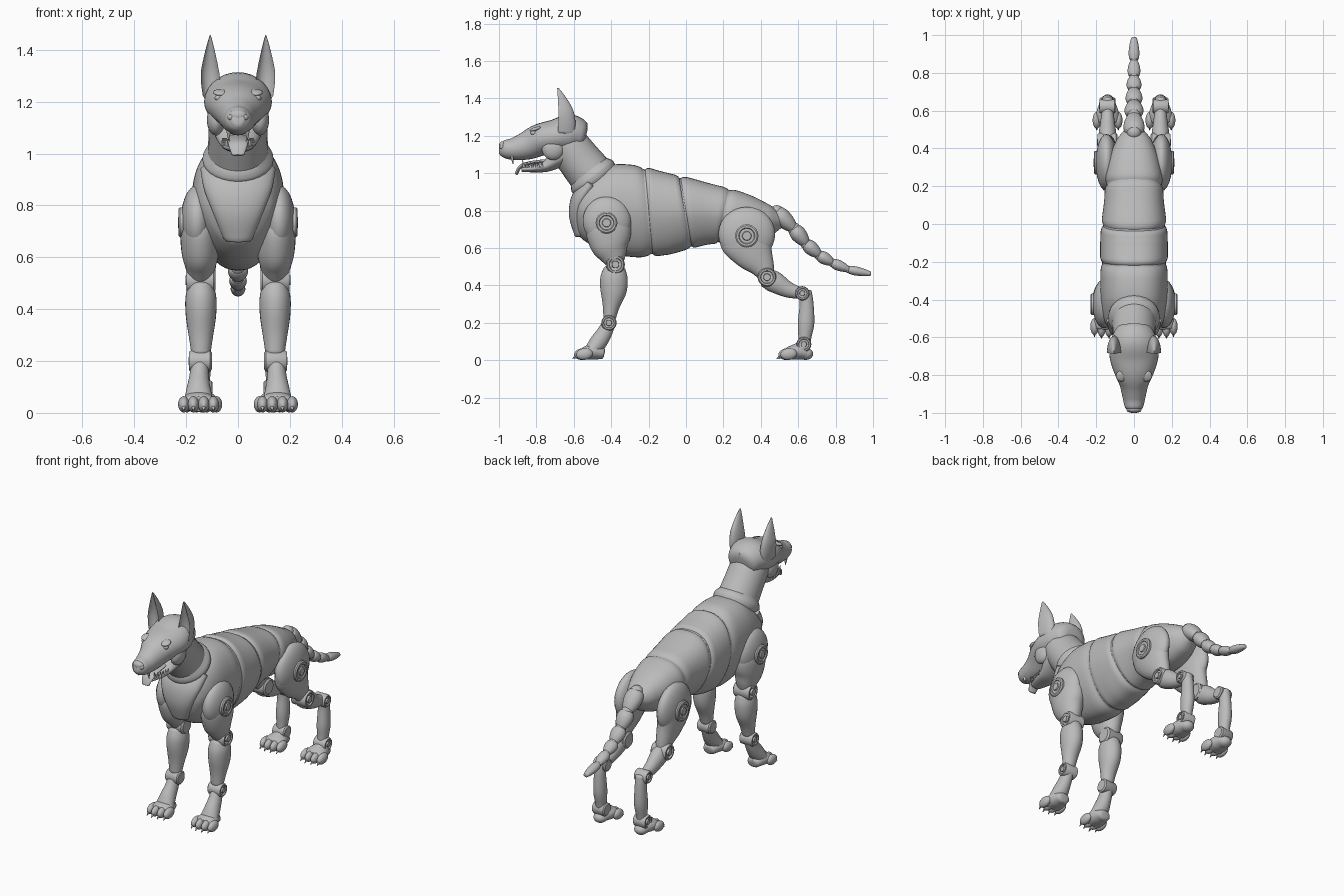
import bpy, bmesh, math
from mathutils import Vector, Matrix

cube = bpy.data.objects.get("Cube")
if cube:
    bpy.data.objects.remove(cube, do_unlink=True)

grey = bpy.data.materials.new("matte grey")
grey.use_nodes = True
grey.diffuse_color = (0.5, 0.5, 0.5, 1)
grey.node_tree.nodes["Principled BSDF"].inputs["Base Color"].default_value = (0.5, 0.5, 0.5, 1)
SIDES = (("left", 1), ("right", -1))


def finish(name, bm, angle=40):
    bmesh.ops.recalc_face_normals(bm, faces=bm.faces)
    mesh = bpy.data.meshes.new(name)
    bm.to_mesh(mesh)
    bm.free()
    for p in mesh.polygons:
        p.use_smooth = True
    mesh.set_sharp_from_angle(angle=math.radians(angle))
    mesh.materials.append(grey)
    obj = bpy.data.objects.new(name, mesh)
    bpy.context.collection.objects.link(obj)
    return obj


def skin(name, rings, angle=40):
    """Bridge rings of points into one closed surface."""
    bm = bmesh.new()
    vs = [[bm.verts.new(p) for p in ring] for ring in rings]
    n = len(vs[0])
    for a, b in zip(vs, vs[1:]):
        for i in range(n):
            bm.faces.new((a[i], a[(i + 1) % n], b[(i + 1) % n], b[i]))
    bm.faces.new(vs[0])
    bm.faces.new(vs[-1])
    return finish(name, bm, angle)


def spline(p, t):
    """Smooth interpolation of a list of tuples at index t."""
    i = min(int(t), len(p) - 2)
    f = t - i
    a, b, c, d = (p[max(0, min(len(p) - 1, i + k))] for k in (-1, 0, 1, 2))
    return [0.5 * (2 * y + (z - x) * f + (2 * x - 5 * y + 4 * z - w) * f * f
                   + (3 * y - x - 3 * z + w) * f ** 3) for x, y, z, w in zip(a, b, c, d)]


def oval(a):
    return math.cos(a), math.sin(a)


def loft(name, stations, side=1, shape=oval, n=28, sub=5):
    """Stations are (y, z, half width, half depth, x) along a path."""
    st = [tuple(s) + (0,) * (5 - len(s)) for s in stations]
    m = (len(st) - 1) * sub
    pts = [spline(st, i / sub) for i in range(m + 1)]
    rings = []
    for i, (y, z, rx, rh, x) in enumerate(pts):
        p, q = pts[max(0, i - 1)], pts[min(m, i + 1)]
        t = Vector((0, q[0] - p[0], q[1] - p[1])).normalized()
        up = t.cross(Vector((1, 0, 0)))
        steps = [(1, 0)]
        if i in (0, m):
            d = 0.3 * min(rx, rh) * (1 if i else -1)
            steps = [(1, 0), (0.85, 0.7 * d), (0.5, d)]
            steps = steps if i else steps[::-1]
        for k, off in steps:
            c = Vector((x, y, z)) + t * off
            ring = []
            for j in range(n):
                u, v = shape(2 * math.pi * j / n)
                w = c + Vector((u * max(rx, .002) * k, 0, 0)) + up * (v * max(rh, .002) * k)
                ring.append((w.x * side, w.y, w.z))
            rings.append(ring)
    return skin(name, rings)


def ball(name, c, r, tilt=0):
    bm = bmesh.new()
    mat = Matrix.Translation(c) @ Matrix.Rotation(tilt, 4, 'X') @ Matrix.Diagonal((*r, 1))
    bmesh.ops.create_uvsphere(bm, u_segments=24, v_segments=14, radius=1, matrix=mat)
    return finish(name, bm)


def hub(name, x, y, z, r, half, side):
    """Round joint along x with a grooved outer cap and raised button."""
    prof = [(.8, -1), (1, -.85), (1, .8), (.88, 1), (.7, 1), (.64, .82), (.4, .82), (.36, 1.05), (.12, 1.05)]
    rings = [[(side * (x + h * half), y + r * k * math.cos(a), z + r * k * math.sin(a))
              for a in (2 * math.pi * j / 32 for j in range(32))] for k, h in prof]
    return skin(name, rings, 30)


def spike(name, base, tip, r):
    bm = bmesh.new()
    d = Vector(tip) - Vector(base)
    mat = Matrix.Translation((Vector(base) + Vector(tip)) / 2) @ d.to_track_quat('Z', 'Y').to_matrix().to_4x4()
    bmesh.ops.create_cone(bm, cap_ends=True, segments=10, radius1=r, radius2=r * .15, depth=d.length, matrix=mat)
    return finish(name, bm)


# Torso: (y, top, bottom, half width)
BODY = [(-.61, .83, .73, .06), (-.57, .93, .66, .125), (-.5, .995, .61, .16), (-.4, 1.045, .57, .175),
        (-.25, 1.04, .55, .178), (-.09, 1.0, .565, .178), (0, .98, .59, .172), (.13, .945, .62, .157),
        (.25, .915, .62, .15), (.35, .88, .625, .13), (.45, .83, .66, .09), (.52, .78, .71, .04)]


def body_at(y):
    y = max(BODY[0][0], min(BODY[-1][0], y))
    i = max(k for k in range(len(BODY) - 1) if BODY[k][0] <= y)
    f = (y - BODY[i][0]) / (BODY[i + 1][0] - BODY[i][0])
    return spline(BODY, i + f)[1:]


def torso(name, y0, y1, lean0=0, lean1=0, grow=1.0, edge=.93, n=48, m=22):
    rings = []
    for i in range(m + 1):
        f = i / m
        k = edge + (grow - edge) * min(1, 8 * min(f, 1 - f)) ** .5
        ring = []
        for j in range(n):
            a = 2 * math.pi * j / n
            v = math.sin(a)
            y = y0 + (y1 - y0) * f + v * (lean0 + (lean1 - lean0) * f)
            top, bot, w = body_at(y)
            c = math.cos(a)
            wide = w * math.copysign(abs(c) ** .8, c) * (1 + .08 * v - .12 * max(0, -v))
            ring.append((wide * k, y, (top + bot) / 2 + v * k * (top - bot) / 2))
        rings.append(ring)
    return skin(name, rings)


torso("torso_core", -.6, .51, grow=.94, edge=.9)
torso("shoulder_shell", -.608, -.205, 0, -.02)
torso("rib_shell", -.2, -.005, -.02, -.03)
torso("waist_shell", 0, .2, -.03, .03)
torso("rump_shell", .205, .515, .03, 0)
loft("chest_shield", [(-.51, .94, .145, .05), (-.565, .86, .13, .05), (-.585, .77, .095, .04), (-.565, .67, .055, .03)])

# Neck and collar
loft("neck", [(-.46, .93, .122, .125), (-.51, .995, .117, .122), (-.57, 1.07, .114, .116),
              (-.625, 1.145, .112, .11), (-.65, 1.2, .105, .1)])
loft("collar", [(-.487, .965, .135, .136), (-.5, .982, .137, .138), (-.51, .995, .13, .132)])

# Head, jaw and face
loft("head", [(-.56, 1.2, .1, .085), (-.62, 1.21, .124, .104), (-.7, 1.195, .13, .092), (-.78, 1.178, .108, .086),
              (-.85, 1.148, .077, .076), (-.92, 1.13, .06, .06), (-.97, 1.13, .048, .048), (-.99, 1.132, .03, .034)])
loft("lower_jaw", [(-.63, 1.12, .1, .07), (-.69, 1.075, .09, .05), (-.75, 1.038, .068, .032),
                   (-.82, 1.025, .053, .02), (-.875, 1.022, .035, .016)])
loft("tongue", [(-.75, 1.065, .036, .01), (-.83, 1.055, .038, .01), (-.885, 1.035, .037, .01), (-.908, .995, .024, .008)])
ball("nose", (0, -.978, 1.147), (.036, .022, .024))


def ear_shape(a):
    s = math.sin(a)
    return math.cos(a), (2 * s - 1 if s > 0 else -1 - .8 * s)


for label, s in SIDES:
    loft(label + "_ear", [(-.64, 1.22, .034, .045, .102), (-.637, 1.27, .037, .046, .105), (-.643, 1.33, .034, .04, .108),
                          (-.664, 1.4, .019, .022, .108), (-.685, 1.455, .003, .004, .107)], s, ear_shape)
    ball(label + "_eye", (s * .073, -.815, 1.215), (.017, .016, .014))
    ball(label + "_brow", (s * .066, -.805, 1.236), (.03, .03, .011), .3)
    ball(label + "_cheek", (s * .085, -.71, 1.13), (.035, .06, .06))
    ball(label + "_nostril_wing", (s * .026, -.982, 1.14), (.014, .014, .013))
    spike(label + "_upper_fang", (s * .036, -.93, 1.09), (s * .036, -.925, 1.05), .01)
    spike(label + "_lower_fang", (s * .036, -.865, 1.03), (s * .036, -.875, 1.07), .008)
    for i in range(5):
        y = -.77 - .02 * i
        x = s * (.06 - .004 * i)
        spike(f"{label}_lower_tooth_{i}", (x, y, 1.03), (x, y, 1.06), .008)


def paw(label, x, y, s):
    """Paw with its toes reaching forward from y."""
    loft(label + "_paw", [(y + .16, .035, .04, .03, x), (y + .11, .045, .058, .042, x), (y + .06, .036, .068, .034, x)], s)
    for i, dx in enumerate((-.057, -.02, .02, .057)):
        fy = y + (.052 if abs(dx) < .03 else .062)
        ball(f"{label}_toe_{i}", (s * (x + dx), fy, .033), (.022, .045, .031), .12)
        spike(f"{label}_claw_{i}", (s * (x + dx), fy - .03, .028), (s * (x + dx), fy - .054, .008), .01)


# Legs, mirrored
for label, s in SIDES:
    f = label + "_front"
    ball(f + "_shoulder_guard", (s * .158, -.422, .745), (.062, .13, .132))
    loft(f + "_upper_leg", [(-.42, .77, .06, .1, .15), (-.415, .7, .074, .122, .148), (-.407, .62, .072, .106, .146),
                            (-.39, .56, .058, .075, .145), (-.38, .52, .045, .05, .145)], s)
    hub(f + "_shoulder_hub", .2, -.425, .735, .058, .03, s)
    hub(f + "_elbow", .143, -.377, .512, .05, .056, s)
    loft(f + "_forearm", [(-.382, .49, .05, .058, .143), (-.385, .44, .06, .073, .143), (-.388, .37, .058, .07, .143),
                          (-.4, .29, .046, .046, .143), (-.408, .23, .037, .034, .143)], s)
    hub(f + "_wrist", .145, -.412, .2, .041, .044, s)
    loft(f + "_pastern", [(-.415, .19, .034, .036, .147), (-.44, .14, .038, .042, .15), (-.47, .095, .046, .046, .152),
                          (-.5, .055, .055, .04, .152)], s)
    paw(f, .152, -.605, s)

    r = label + "_rear"
    ball(r + "_hip_guard", (s * .145, .325, .675), (.058, .152, .145))
    loft(r + "_thigh", [(.31, .72, .05, .125, .14), (.325, .65, .06, .145, .14), (.36, .575, .056, .112, .14),
                        (.405, .505, .046, .07, .14), (.43, .455, .038, .046, .14)], s)
    hub(r + "_hip_hub", .185, .325, .665, .062, .028, s)
    hub(r + "_knee", .14, .433, .444, .05, .052, s)
    loft(r + "_shin", [(.425, .44, .042, .05, .14), (.47, .42, .047, .057, .14), (.54, .38, .038, .044, .14),
                       (.605, .36, .03, .032, .14)], s)
    hub(r + "_hock", .14, .622, .358, .038, .042, s)
    loft(r + "_shank", [(.638, .365, .033, .034, .14), (.645, .3, .033, .037, .14), (.642, .2, .037, .044, .14),
                        (.636, .13, .032, .036, .14), (.632, .09, .028, .032, .14)], s)
    hub(r + "_ankle", .14, .63, .085, .04, .042, s)
    loft(r + "_heel", [(.635, .08, .035, .036, .14), (.61, .055, .045, .042, .14), (.57, .045, .055, .036, .14)], s)
    ball(r + "_heel_pad", (s * .14, .64, .034), (.04, .04, .032))
    paw(r, .14, .487, s)

# Tail: bullet-shaped links joined by small balls
links = [(.485, .79), (.58, .7), (.645, .62), (.715, .56), (.785, .52), (.87, .485), (.985, .462)]
for i, (a, b) in enumerate(zip(links, links[1:])):
    r = .056 - .0055 * i
    rows = [(a[0] + (b[0] - a[0]) * t, a[1] + (b[1] - a[1]) * t, r * k, r * k * .85)
            for t, k in ((.04, .88), (.3, 1), (.65, .86), (1, .52))]
    loft(f"tail_link_{i}", rows)
    ball(f"tail_joint_{i}", (0, *a), (r * .7,) * 3)
